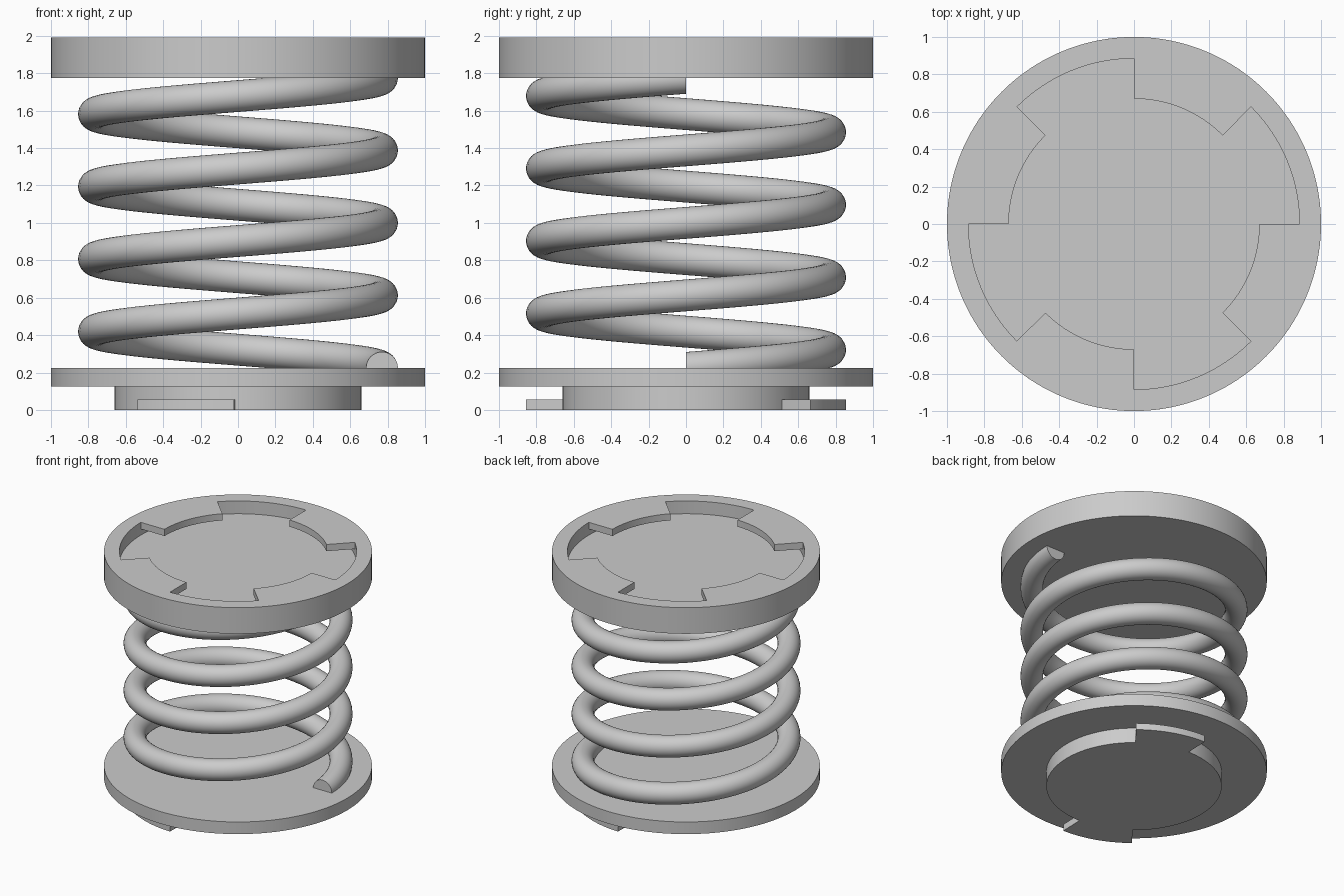
import bpy
import bmesh
from math import cos, sin, pi, radians

cube = bpy.data.objects.get("Cube")
if cube:
    bpy.data.objects.remove(cube, do_unlink=True)

# One plain grey for everything
grey = bpy.data.materials.new("grey")
grey.use_nodes = True
colour = (0.6, 0.6, 0.6, 1)
grey.diffuse_color = colour
grey.node_tree.nodes["Principled BSDF"].inputs["Base Color"].default_value = colour


def at(r, z, angle):
    return (r * cos(angle), r * sin(angle), z)


def sweep(bm, profile, start, end, steps, rise=0):
    """Turn an (r, z) profile about z between two angles, climbing by rise."""
    rings = []
    for i in range(steps + 1):
        t = i / steps
        a = start + (end - start) * t
        rings.append([bm.verts.new(at(r, z + rise * t, a)) for r, z in profile])
    for one, two in zip(rings, rings[1:]):
        for k in range(len(profile) - 1):
            if profile[k][0] == 0:
                bm.faces.new((one[k], one[k + 1], two[k + 1]))
            elif profile[k + 1][0] == 0:
                bm.faces.new((one[k], one[k + 1], two[k]))
            else:
                bm.faces.new((one[k], one[k + 1], two[k + 1], two[k]))


def cap(bm, outline, angle):
    """Flat end face lying in the radial plane at the given angle."""
    bm.faces.new([bm.verts.new(at(r, z, angle)) for r, z in outline])


def finish(bm, name):
    bmesh.ops.remove_doubles(bm, verts=bm.verts, dist=0.0005)
    bmesh.ops.recalc_face_normals(bm, faces=bm.faces)
    mesh = bpy.data.meshes.new(name)
    bm.to_mesh(mesh)
    bm.free()
    mesh.materials.append(grey)
    obj = bpy.data.objects.new(name, mesh)
    bpy.context.collection.objects.link(obj)
    bpy.ops.object.select_all(action='DESELECT')
    obj.select_set(True)
    bpy.context.view_layer.objects.active = obj
    bpy.ops.object.shade_smooth_by_angle(angle=radians(30))


# Heights
PLATE_LOW, PLATE_TOP = 0.125, 0.225
CAP_LOW, FLOOR, LIP_LOW, CAP_TOP = 1.775, 1.885, 1.935, 1.99

# Bottom plate with a round boss and two locking tabs
BOSS, TAB, TAB_TOP = 0.66, 0.855, 0.055
upper = [(BOSS, TAB_TOP), (BOSS, PLATE_LOW), (1, PLATE_LOW), (1, PLATE_TOP), (0, PLATE_TOP)]
plain = [(0, 0), (BOSS, 0)] + upper
tabbed = [(0, 0), (BOSS, 0), (TAB, 0), (TAB, TAB_TOP)] + upper
tab_end = [(BOSS, 0), (TAB, 0), (TAB, TAB_TOP), (BOSS, TAB_TOP)]
bm = bmesh.new()
for half in (0, pi):
    first, last = half + radians(51), half + radians(88.5)
    sweep(bm, tabbed, first, last, 16)
    sweep(bm, plain, last, first + pi, 60)
    cap(bm, tab_end, first)
    cap(bm, tab_end, last)
finish(bm, "bottom_plate")

# Top plate with a locking socket: four open notches between undercut lips
LIP, GROOVE = 0.67, 0.885
outer = [(0, CAP_LOW), (1, CAP_LOW), (1, CAP_TOP), (GROOVE, CAP_TOP)]
inner = [(GROOVE, LIP_LOW), (GROOVE, FLOOR), (0, FLOOR)]
lip = [(LIP, CAP_TOP), (LIP, LIP_LOW)]
lip_end = [(GROOVE, CAP_TOP)] + lip + [(GROOVE, LIP_LOW)]
bm = bmesh.new()
for i in range(4):
    first = i * pi / 2
    middle, last = first + pi / 4, first + pi / 2
    sweep(bm, outer + inner, first, middle, 20)
    sweep(bm, outer + lip + inner, middle, last, 20)
    cap(bm, lip_end, middle)
    cap(bm, lip_end, last)
finish(bm, "top_plate")

# Coil spring of four turns, sunk halfway into both plates at its ends
COIL, WIRE, TURNS, SIDES = 0.77, 0.085, 4, 32
rise = CAP_LOW - PLATE_TOP
section = [(COIL + WIRE * cos(2 * pi * k / SIDES), PLATE_TOP + WIRE * sin(2 * pi * k / SIDES))
           for k in range(SIDES)]
bm = bmesh.new()
sweep(bm, section + section[:1], 0, TURNS * 2 * pi, TURNS * 80, rise)
cap(bm, section, 0)
cap(bm, [(r, z + rise) for r, z in section], 0)
finish(bm, "coil_spring")
